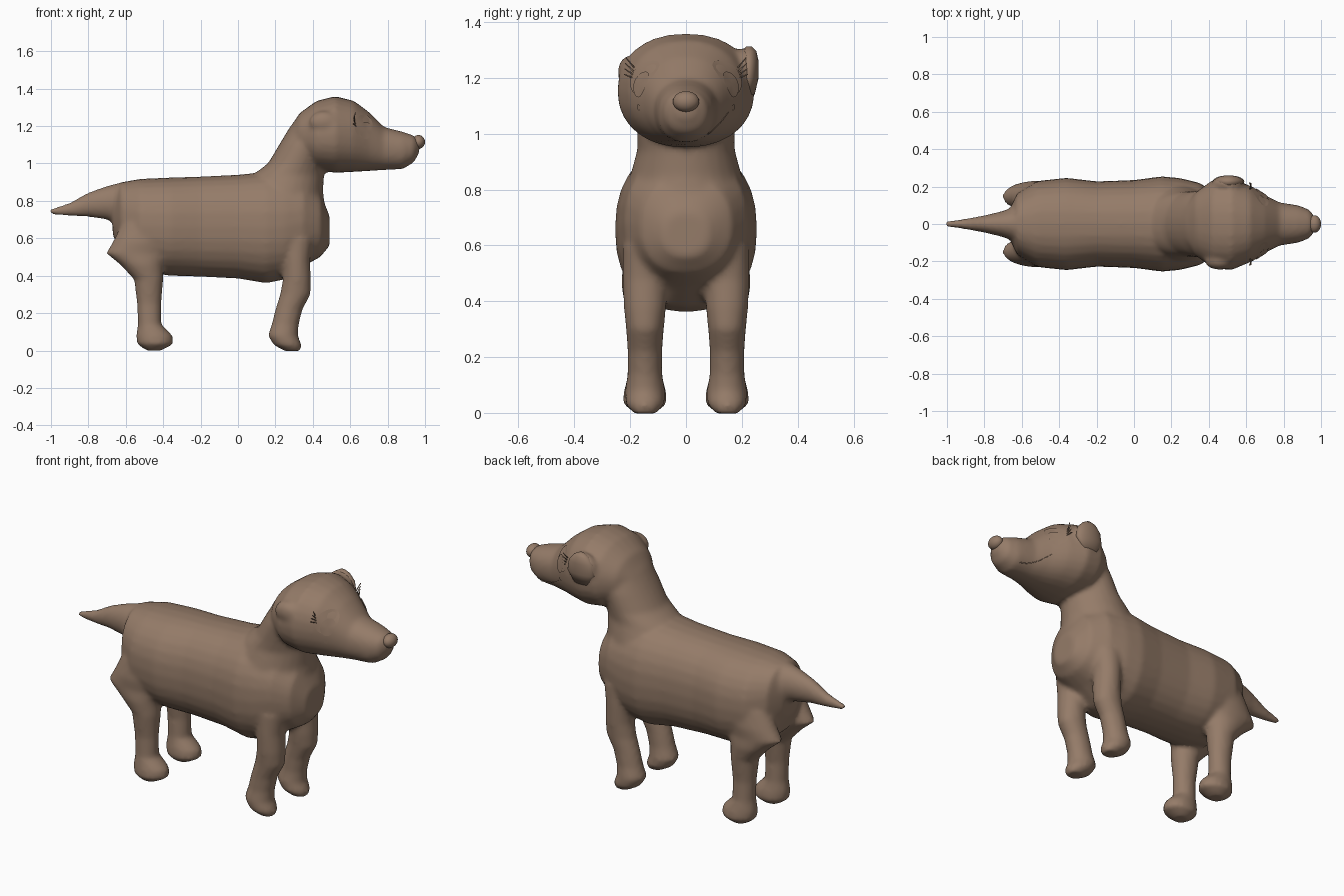
import bpy, bmesh, math
from mathutils import Vector
from mathutils.bvhtree import BVHTree

if "Cube" in bpy.data.objects:
    bpy.data.objects.remove(bpy.data.objects["Cube"])

fur = bpy.data.materials.new("brown_fur")
fur.use_nodes = True
COLOR = (0.30, 0.20, 0.14, 1)
fur.diffuse_color = COLOR
fur.node_tree.nodes["Principled BSDF"].inputs["Base Color"].default_value = COLOR


def add_object(name, bm):
    mesh = bpy.data.meshes.new(name)
    bmesh.ops.recalc_face_normals(bm, faces=bm.faces)
    bm.to_mesh(mesh)
    bm.free()
    mesh.materials.append(fur)
    mesh.shade_smooth()
    obj = bpy.data.objects.new(name, mesh)
    bpy.context.collection.objects.link(obj)
    return obj


def loft(bm, axis, sections, y=0, power=2.0, sides=28):
    """Skin rings of (position along axis, low, high, half width)."""
    rings = []
    for pos, low, high, half in sections:
        ring = []
        for i in range(sides):
            a = math.tau * i / sides
            c, s = math.cos(a), math.sin(a)
            c = math.copysign(abs(c) ** (2 / power), c)
            s = math.copysign(abs(s) ** (2 / power), s)
            across = (low + high) / 2 + s * (high - low) / 2
            side = y + c * half
            ring.append(bm.verts.new((pos, side, across) if axis == "x" else (across, side, pos)))
        rings.append(ring)
    for a, b in zip(rings, rings[1:]):
        for i in range(sides):
            j = (i + 1) % sides
            bm.faces.new((a[i], a[j], b[j], b[i]))
    bm.faces.new(rings[0])
    bm.faces.new(rings[-1])


def ellipsoid(bm, center, radii):
    verts = bmesh.ops.create_uvsphere(bm, u_segments=24, v_segments=16, radius=1)["verts"]
    bmesh.ops.scale(bm, vec=radii, verts=verts)
    bmesh.ops.translate(bm, vec=center, verts=verts)
    return verts


torso = [(-.67, .62, .83, .07), (-.625, .51, .9, .165), (-.52, .42, .918, .23),
         (-.36, .4, .925, .247), (-.2, .395, .93, .228), (0, .385, .94, .235),
         (.15, .36, .955, .255), (.25, .38, .945, .245), (.35, .45, .92, .22),
         (.44, .5, .84, .165), (.49, .56, .72, .08)]
tail = [(-1.01, .73, .755, .014), (-.9, .718, .79, .028), (-.8, .715, .845, .046),
        (-.7, .7, .88, .07), (-.6, .65, .905, .11)]
neck = [(.7, .1, .475, .21), (.85, .03, .455, .2), (.94, .08, .46, .175),
        (1.0, .16, .46, .175), (1.1, .22, .5, .18), (1.2, .28, .5, .16)]
head = [(.27, 1.1, 1.18, .09), (.33, 1.02, 1.27, .17), (.42, .965, 1.335, .235),
        (.52, .95, 1.36, .247), (.62, .955, 1.335, .205), (.7, .96, 1.275, .155),
        (.78, .965, 1.195, .115), (.88, .97, 1.17, .1), (.94, 1.005, 1.15, .075),
        (.97, 1.06, 1.12, .03)]
hind_leg = [(0, -.49, -.41, .04), (.035, -.54, -.345, .08), (.08, -.545, -.35, .075),
            (.14, -.535, -.41, .06), (.25, -.54, -.41, .056), (.38, -.555, -.4, .072),
            (.46, -.63, -.4, .085), (.52, -.705, -.37, .08), (.58, -.67, -.36, .085),
            (.68, -.62, -.38, .07)]
front_leg = [(-.003, .25, .335, .04), (.03, .19, .34, .07), (.08, .16, .32, .072),
             (.14, .18, .325, .062), (.22, .2, .345, .062), (.3, .225, .388, .068),
             (.38, .24, .39, .076), (.48, .24, .385, .08), (.6, .22, .4, .08)]

# Body, neck, head, tail and legs blended into one skin
bm = bmesh.new()
loft(bm, "x", torso, power=2.3)
loft(bm, "x", tail)
loft(bm, "z", neck)
loft(bm, "x", head, power=2.2)
for y in (-.147, .147):
    loft(bm, "z", hind_leg, y)
    loft(bm, "z", front_leg, y)

# Single raised ear, with a shallow bump on the other side
ellipsoid(bm, (.5, .215, 1.225), (.085, .045, .085))
ellipsoid(bm, (.46, -.2, 1.22), (.08, .045, .06))
source = add_object("body_source", bm)
remesh = source.modifiers.new("blend", "REMESH")
remesh.mode = "VOXEL"
remesh.voxel_size = .013
smooth = source.modifiers.new("soften", "SMOOTH")
smooth.factor = .5
smooth.iterations = 6
baked = bpy.data.meshes.new_from_object(source.evaluated_get(bpy.context.evaluated_depsgraph_get()))
bpy.data.objects.remove(source)
baked.name = "body"
baked.materials.clear()
baked.materials.append(fur)
baked.shade_smooth()
body = bpy.data.objects.new("body", baked)
bpy.context.collection.objects.link(body)
tree = BVHTree.FromPolygons([v.co for v in baked.vertices], [p.vertices for p in baked.polygons])

# Ear tip rising above the side of the head
bm = bmesh.new()
loft(bm, "z", [(1.14, .45, .55, .02), (1.2, .42, .59, .034), (1.26, .43, .58, .034),
               (1.295, .46, .55, .026), (1.312, .49, .52, .01)], y=.226)
add_object("left_ear", bm)

# Nose
bm = bmesh.new()
ellipsoid(bm, (.965, 0, 1.115), (.035, .047, .037))
add_object("nose", bm)


def on_skin(x, z, side, lift):
    """Point on the side of the head, lifted along the surface normal."""
    hit, normal, _, _ = tree.ray_cast(Vector((x, side, z)), Vector((0, -side, 0)))
    if hit is None:
        return Vector((x, 0, z))
    if normal.y * side < 0:
        normal = -normal
    return hit + normal * lift


def plate(name, x, z, rx, rz, side, lift):
    """Thin oval plate that follows the head."""
    bm = bmesh.new()
    center = bm.verts.new(on_skin(x, z, side, lift))
    outer = []
    for i in range(24):
        a = math.tau * i / 24
        outer.append(bm.verts.new(on_skin(x + rx * math.cos(a), z + rz * math.sin(a), side, lift)))
    for i in range(24):
        bm.faces.new((center, outer[i], outer[(i + 1) % 24]))
    add_object(name, bm)


def strand(name, points, radius):
    curve = bpy.data.curves.new(name, "CURVE")
    curve.dimensions = "3D"
    curve.bevel_depth = radius
    curve.bevel_resolution = 1
    spline = curve.splines.new("POLY")
    spline.points.add(len(points) - 1)
    for i, p in enumerate(points):
        spline.points[i].co = (*p, 1)
        spline.points[i].radius = 1 - .6 * i / len(points)
    curve.materials.append(fur)
    obj = bpy.data.objects.new(name, curve)
    bpy.context.collection.objects.link(obj)


# Eyes, tear marks and lashes on both sides
for label, side in (("left", 1), ("right", -1)):
    plate(label + "_eyelid", .67, 1.2, .048, .06, side, .003)
    plate(label + "_eye", .68, 1.175, .032, .045, side, .006)
    plate(label + "_tear", .675, 1.095, .01, .011, side, .003)
    for k in range(4):
        base = on_skin(.63 - .004 * k, 1.2 + .012 * k, side, .002)
        tip = base + Vector((-.015 + .008 * k, .03 * side, .012 + .008 * k))
        strand(f"{label}_lash_{k + 1}", [base, tip], .003)

# Smile line on one cheek
smile = [on_skin(.86 - .02 * k, 1.0 + .0012 * k * k, 1, .001) for k in range(9)]
strand("mouth", smile, .003)
